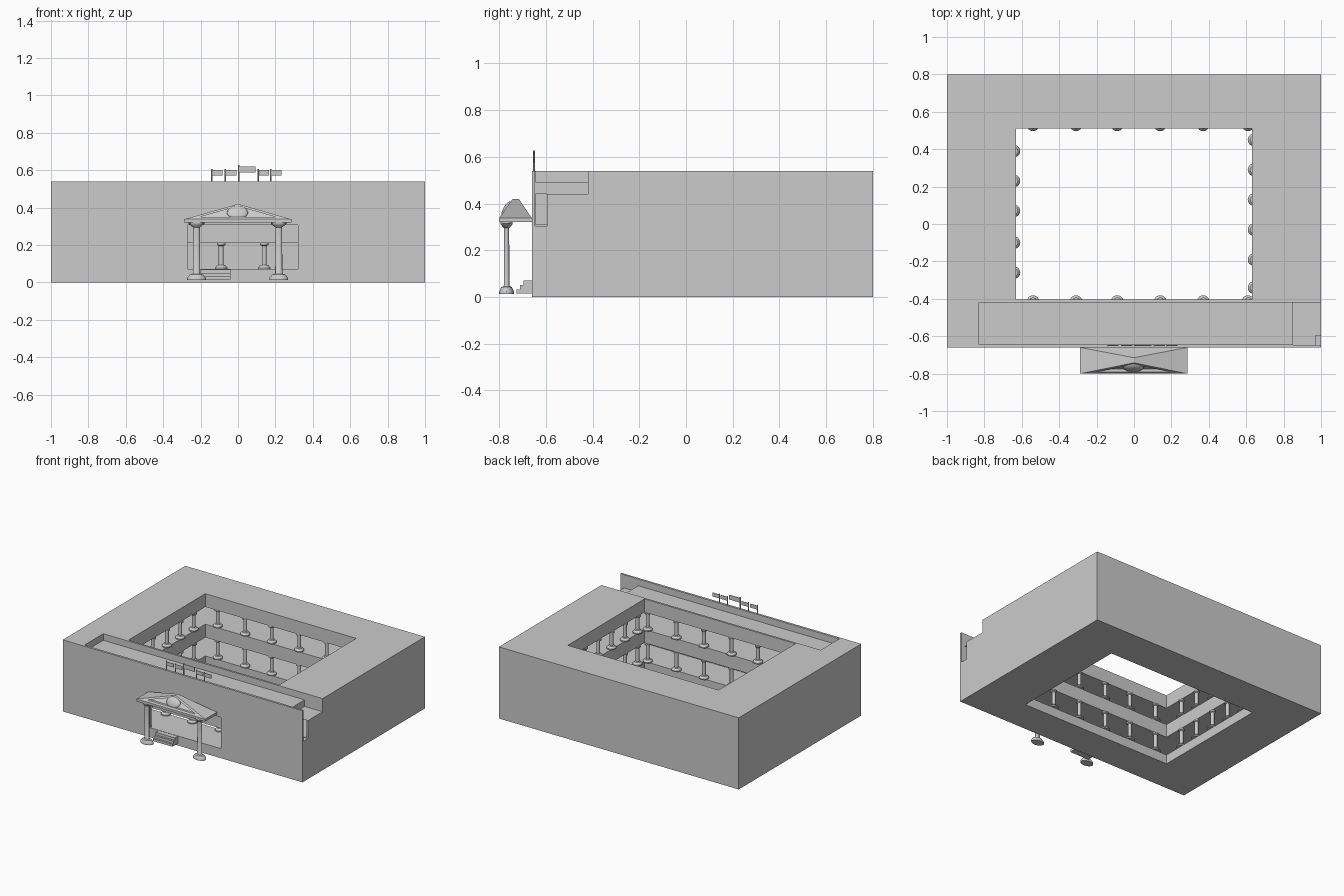
import bpy, bmesh, math
from mathutils import Vector

if "Cube" in bpy.data.objects:
    bpy.data.objects.remove(bpy.data.objects["Cube"])


def finish(name, bm):
    bmesh.ops.recalc_face_normals(bm, faces=bm.faces)
    me = bpy.data.meshes.new(name)
    bm.to_mesh(me)
    bm.free()
    ob = bpy.data.objects.new(name, me)
    bpy.context.collection.objects.link(ob)
    return ob


def box(name, x0, x1, y0, y1, z0, z1):
    bm = bmesh.new()
    bmesh.ops.create_cube(bm, size=1)
    for v in bm.verts:
        v.co = Vector((x1 if v.co.x > 0 else x0,
                       y1 if v.co.y > 0 else y0,
                       z1 if v.co.z > 0 else z0))
    return finish(name, bm)


def cut(target, *dims):
    cutter = box("cutter", *dims)
    cutter.hide_render = True
    mod = target.modifiers.new("cut", 'BOOLEAN')
    mod.operation, mod.solver, mod.object = 'DIFFERENCE', 'EXACT', cutter
    bpy.context.view_layer.objects.active = target
    bpy.ops.object.modifier_apply(modifier=mod.name)
    bpy.data.objects.remove(cutter)


def lathe(name, profile, loc, sides=14, sy=1.0):
    bm = bmesh.new()
    rings = []
    for r, z in profile:
        rings.append([bm.verts.new((r * math.cos(2 * math.pi * i / sides),
                                    r * sy * math.sin(2 * math.pi * i / sides), z))
                      for i in range(sides)])
    for a, b in zip(rings, rings[1:]):
        for i in range(sides):
            j = (i + 1) % sides
            bm.faces.new((a[i], a[j], b[j], b[i]))
    bm.faces.new(rings[0][::-1])
    bm.faces.new(rings[-1])
    ob = finish(name, bm)
    ob.location = loc
    bpy.ops.object.select_all(action='DESELECT')
    ob.select_set(True)
    bpy.context.view_layer.objects.active = ob
    bpy.ops.object.shade_smooth_by_angle(angle=math.radians(35))
    return ob


# main block: courtyard, two open storeys, door opening, sunken front roof, stepped corner
block = box("courtyard_building", -1, 1, -0.66, 0.80, 0, 0.54)
cut(block, -0.63, 0.63, -0.405, 0.51, -0.1, 0.7)
cut(block, -0.988, 0.988, -0.645, 0.788, 0.07, 0.21)
cut(block, -0.988, 0.988, -0.645, 0.788, 0.31, 0.44)
cut(block, -0.27, 0.32, -0.75, -0.635, 0.072, 0.308)
cut(block, -0.83, 0.86, -0.643, -0.42, 0.49, 0.7)
cut(block, 0.85, 1.1, -0.646, -0.42, 0.441, 0.7)
cut(block, 0.97, 1.1, -0.646, -0.595, 0.305, 0.7)

# gallery columns on both storeys
spots = [(x, y) for x in (-0.54, -0.31, -0.09, 0.14, 0.37, 0.61) for y in (-0.415, 0.53)]
spots += [(-0.642, y) for y in (0.39, 0.23, 0.07, -0.10, -0.26)]
spots += [(0.642, y) for y in (0.45, 0.29, 0.13, -0.03, -0.19, -0.34)]
for level, z, h in (("lower", 0.07, 0.14), ("upper", 0.31, 0.13)):
    prof = [(0.034, 0), (0.034, 0.008), (0.022, 0.022), (0.013, 0.024),
            (0.013, h - 0.015), (0.022, h - 0.01), (0.022, h)]
    first = None
    for x, y in spots:
        if first is None:
            first = lathe(level + "_gallery_column", prof, (x, y, z))
        else:
            ob = first.copy()
            ob.location = (x, y, z)
            bpy.context.collection.objects.link(ob)

# portico columns, flattened bases
for x in (-0.222, 0.218):
    lathe("portico_column", [(0.05, 0.012), (0.05, 0.024), (0.036, 0.042), (0.022, 0.046),
                             (0.019, 0.05), (0.018, 0.295), (0.026, 0.30), (0.036, 0.308),
                             (0.042, 0.314), (0.042, 0.322)], (x, -0.768, 0), 18, 0.64)

# pediment slab and hipped roof with recessed front
box("pediment_slab", -0.288, 0.285, -0.80, -0.66, 0.32, 0.338)
bm = bmesh.new()
v = [bm.verts.new(c) for c in ((-0.288, -0.80, 0.338), (0.285, -0.80, 0.338),
                               (0.285, -0.66, 0.338), (-0.288, -0.66, 0.338),
                               (0, -0.742, 0.42), (0, -0.715, 0.42))]
front = bm.faces.new((v[0], v[1], v[4]))
for idx in ((1, 2, 5, 4), (2, 3, 5), (3, 0, 4, 5), (3, 2, 1, 0)):
    bm.faces.new([v[i] for i in idx])
bm.normal_update()
bmesh.ops.inset_region(bm, faces=[front], thickness=0.014, use_even_offset=True)
ext = bmesh.ops.extrude_face_region(bm, geom=[front])
bmesh.ops.delete(bm, geom=[front], context='FACES_ONLY')
bmesh.ops.translate(bm, verts=[g for g in ext["geom"] if isinstance(g, bmesh.types.BMVert)],
                    vec=(0, 0.018, 0))
finish("pediment_roof", bm)

# oval medallion
bm = bmesh.new()
bmesh.ops.create_uvsphere(bm, u_segments=20, v_segments=12, radius=1)
for f in bm.faces:
    f.smooth = True
med = finish("pediment_medallion", bm)
med.scale = (0.056, 0.018, 0.04)
med.rotation_euler.x = math.radians(-30)
med.location = (-0.003, -0.765, 0.374)

# entrance steps
for i, (y, z0, z1) in enumerate(((-0.725, 0.015, 0.033), (-0.71, 0.033, 0.051), (-0.695, 0.051, 0.07))):
    box("entrance_step", -0.20, -0.04, y, -0.655, z0, z1)

# flagpoles with flags
for x, top, w, h in ((-0.14, 0.607, 0.058, 0.028), (-0.067, 0.607, 0.058, 0.028),
                     (0.003, 0.627, 0.09, 0.034), (0.108, 0.607, 0.058, 0.028),
                     (0.175, 0.607, 0.058, 0.028)):
    lathe("flagpole", [(0.004, 0.50), (0.004, top)], (x, -0.65, 0), 8)
    box("flag", x, x + w, -0.652, -0.648, top - 0.006 - h, top - 0.006)
